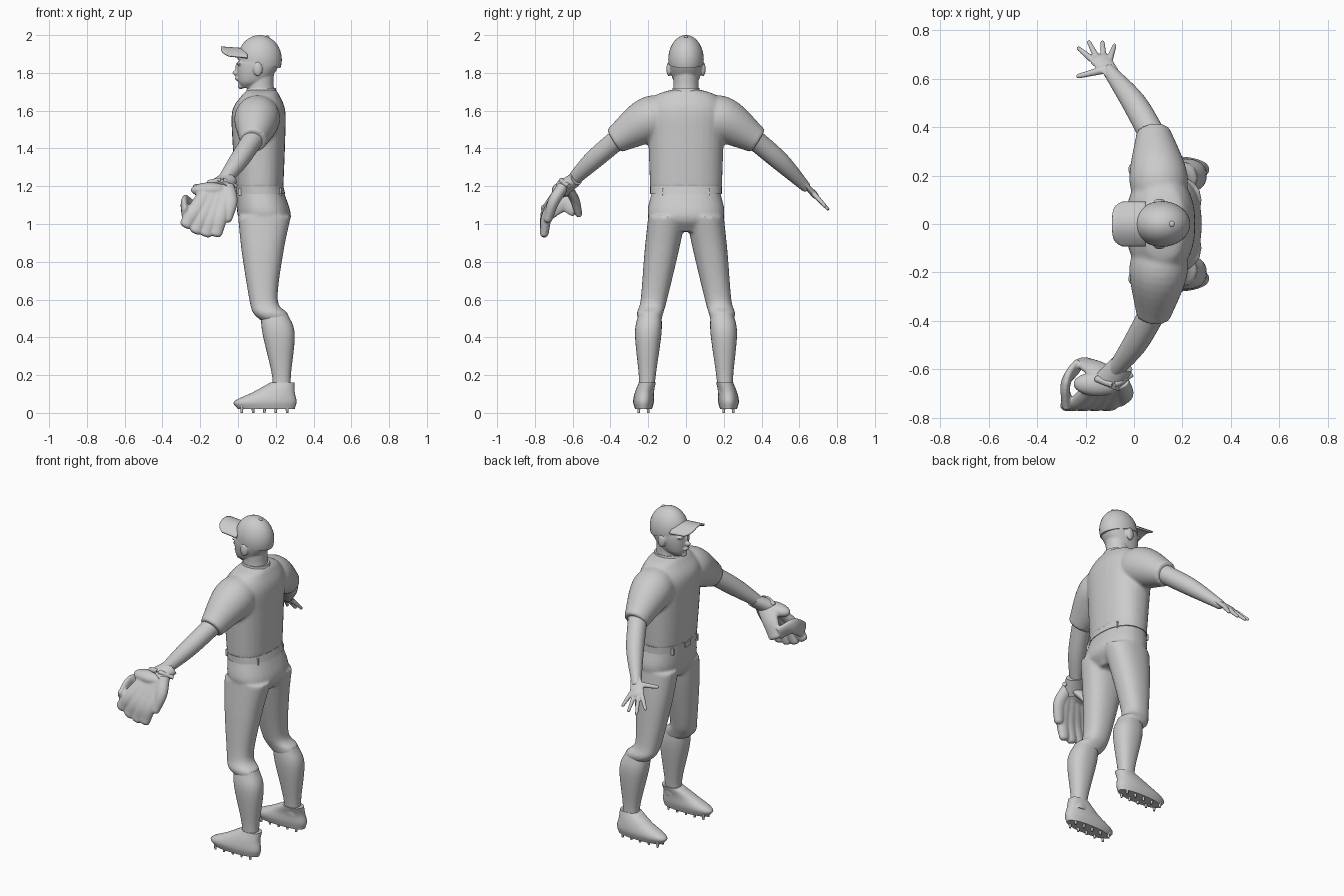
import bpy, bmesh
from math import sin, cos, tau, radians, copysign, sqrt
from mathutils import Vector, Matrix

default_cube = bpy.data.objects.get("Cube")
if default_cube:
    bpy.data.objects.remove(default_cube)

colour = (.6, .6, .6, 1)
grey = bpy.data.materials.new("plain grey")
grey.use_nodes = True
grey.diffuse_color = colour
grey.node_tree.nodes["Principled BSDF"].inputs["Base Color"].default_value = colour
SIDES = {"left": 1, "right": -1}
STEPS = 6


def smooth_rows(rows):
    """Flowing curve through every row of numbers."""
    rows = [Vector(row) for row in rows]
    rows = [rows[0] * 2 - rows[1], *rows, rows[-1] * 2 - rows[-2]]
    flowing = []
    for before, start, end, after in zip(rows, rows[1:], rows[2:], rows[3:]):
        leave, arrive = (end - before) / 2, (after - start) / 2
        for step in range(STEPS):
            t = step / STEPS
            ease = t * t * (3 - 2 * t)
            flowing.append(start.lerp(end, ease) + leave * t * (1 - t) ** 2 - arrive * t * t * (1 - t))
    return flowing + [rows[-2]]


def oval(power=2, sides=32):
    for index in range(sides):
        c, s = cos(tau * index / sides), sin(tau * index / sides)
        yield copysign(abs(c) ** (2 / power), c), copysign(abs(s) ** (2 / power), s)


def skin(bm, rings):
    loops = [[bm.verts.new(point) for point in ring] for ring in rings]
    for lower, upper in zip(loops, loops[1:]):
        for index in range(len(lower)):
            bm.faces.new((lower[index - 1], lower[index], upper[index], upper[index - 1]))
    bm.faces.new(loops[0])
    bm.faces.new(loops[-1])


def stack(bm, rows):
    """Level rings about the middle: height, front, back, half width."""
    stack_aside(bm, [(*row, -row[-1]) for row in rows], 1)


def stack_aside(bm, rows, side):
    """Level rings on one side: height, front, back, inner, outer."""
    rings = []
    for height, front, back, inner, outer in smooth_rows(rows):
        rings.append([((front + back + c * (back - front)) / 2,
                       side * (inner + outer + s * (outer - inner)) / 2, height)
                      for c, s in oval(power=2.3)])
    skin(bm, rings)


def tube(bm, points, radii, flat=1, side=1, rounded=True):
    """Rings square to a path, with a rounded tip."""
    rows = smooth_rows([(x, side * y, z, r) for (x, y, z), r in zip(points, radii)])
    if rounded:
        tip, radius = rows[-1].xyz, rows[-1].w
        along = (tip - rows[-2].xyz).normalized() * radius * min(flat, 1)
        for step in range(1, STEPS):
            t = step / STEPS
            rows.append(Vector((*(tip + along * t), radius * sqrt(1 - t * t))))
    rings = []
    for index, row in enumerate(rows):
        ahead = rows[min(index + 1, len(rows) - 1)].xyz - rows[max(index - 1, 0)].xyz
        ahead.normalize()
        across = (Vector((1, 0, 0)) - ahead * ahead.x).normalized()
        through = ahead.cross(across) * flat
        rings.append([row.xyz + (across * c + through * s) * row.w for c, s in oval()])
    skin(bm, rings)


def placed(centre, size):
    return Matrix.Translation(centre) @ Matrix.Diagonal((*size, 1))


def ball(bm, centre, size):
    bmesh.ops.create_uvsphere(bm, u_segments=32, v_segments=24, radius=1, matrix=placed(centre, size))


def box(bm, centre, size):
    bmesh.ops.create_cube(bm, size=1, matrix=placed(centre, size))


def finish(name, bm, voxel=0, relax=3):
    """Turn the mesh into an object; a voxel size blends its pieces."""
    bmesh.ops.recalc_face_normals(bm, faces=bm.faces)
    mesh = bpy.data.meshes.new(name)
    bm.to_mesh(mesh)
    bm.free()
    part = bpy.data.objects.new(name, mesh)
    bpy.context.collection.objects.link(part)
    mesh.materials.append(grey)
    if voxel:
        blend = part.modifiers.new("blend", "REMESH")
        blend.mode, blend.voxel_size, blend.use_smooth_shade = "VOXEL", voxel, True
        part.modifiers.new("relax", "SMOOTH").iterations = relax
    bpy.ops.object.select_all(action="DESELECT")
    part.select_set(True)
    bpy.context.view_layer.objects.active = part
    bpy.ops.object.shade_smooth_by_angle(angle=radians(45))
    return part


# Shirt: torso and sleeves blended together
bm = bmesh.new()
stack(bm, [(1.19, -.01, .24, .19), (1.45, -.03, .25, .2), (1.6, -.03, .25, .21),
           (1.68, .02, .22, .16), (1.71, .05, .2, .08)])
for side in SIDES.values():
    tube(bm, [(.11, .08, 1.58), (.1, .2, 1.55), (.08, .38, 1.44)], (.1, .12, .07), 1, side, rounded=False)
finish("shirt", bm, voxel=.01)

# Collar
bm = bmesh.new()
stack(bm, [(1.68, .03, .21, .08), (1.72, .05, .2, .07)])
finish("collar", bm)

# Belt with loops and buckle
bm = bmesh.new()
stack(bm, [(1.16, -.01, .25, .19), (1.2, -.01, .24, .19)])
for side in SIDES.values():
    for x in (.01, .22):
        box(bm, (x, side * .12, 1.17), (.02, .01, .04))
box(bm, (-.01, 0, 1.18), (.01, .05, .03))
finish("belt", bm)

# Trousers: hips and legs blended together
bm = bmesh.new()
stack(bm, [(1.18, -.01, .24, .18), (1.04, 0, .28, .2), (.96, .05, .23, .1)])
for side in SIDES.values():
    stack_aside(bm, [(1.04, 0, .28, 0, .2), (.85, .02, .24, .04, .22), (.6, .06, .21, .1, .24),
                     (.53, .08, .26, .12, .26), (.49, .12, .27, .13, .25)], side)
finish("trousers", bm, voxel=.01)

for label, side in SIDES.items():
    # Stocking
    bm = bmesh.new()
    stack_aside(bm, [(.53, .12, .26, .13, .25), (.42, .13, .3, .13, .27),
                     (.2, .18, .28, .16, .25), (.1, .18, .28, .17, .25)], side)
    finish(label + "_stocking", bm)

    # Shoe with studs under the sole
    bm = bmesh.new()
    stack_aside(bm, [(.02, 0, .3, .18, .27), (.06, -.02, .31, .17, .28),
                     (.11, .08, .3, .17, .27), (.16, .17, .3, .16, .25)], side)
    for row in range(5):
        for across in (.2, .25):
            spot = Matrix.Translation((.02 + row * .06, side * across, .02))
            bmesh.ops.create_cone(bm, cap_ends=True, segments=8, radius1=.006, radius2=.01,
                                  depth=.04, matrix=spot)
    finish(label + "_shoe", bm)

    # Bare arm
    bm = bmesh.new()
    tube(bm, [(.08, .36, 1.45), (0, .5, 1.33), (-.1, .63, 1.2)], (.055, .05, .028), 1, side)
    finish(label + "_arm", bm)


# Open hand: palm, then a fan of fingers and the thumb on one slope
def on_hand(x, y, lift=0):
    return Vector((x, y, 1.89 + lift - 1.08 * y))


bm = bmesh.new()
tube(bm, [on_hand(-.08, .61), on_hand(-.14, .68)], (.03, .045), flat=.4)
for finger in range(4):
    angle = radians(50 - 23 * finger)
    x, y = .025 * finger - .175, .68
    reach = .08 - .01 * abs(finger - 1)
    tube(bm, [on_hand(x, y), on_hand(x - reach * sin(angle), y + reach * cos(angle))], (.014, .009))
tube(bm, [on_hand(-.11, .64), on_hand(-.23, .61, lift=-.03)], (.018, .01))
finish("open_hand", bm, voxel=.005)

# Fielding glove: a fan of fingers curling round the pocket
bm = bmesh.new()
for finger in range(4):
    knuckle = Vector((.03 * finger - .15, -.66, 1.19))
    tip = Vector((.053 * finger - .275, -.75, .95 + .008 * (finger - 2.5) ** 2))
    bend = knuckle.lerp(tip, .6) - Vector((0, .02, 0))
    tube(bm, [knuckle, bend, tip], (.04, .041, .033), flat=.7)
# Heel, thumb, webbing and pocket base
tube(bm, [(-.06, -.65, 1.2), (-.04, -.7, 1.12), (-.06, -.73, 1.03)], (.04, .038, .03), flat=.8)
tube(bm, [(-.1, -.63, 1.2), (-.17, -.59, 1.13), (-.21, -.57, 1.06)], (.05, .05, .04), flat=.5)
tube(bm, [(-.23, -.58, 1.08), (-.28, -.65, 1.11), (-.28, -.74, 1.06)], (.02, .02, .02), flat=2.3)
ball(bm, (-.15, -.66, 1.18), (.1, .05, .04))
finish("fielding_glove", bm, voxel=.006, relax=2)

# Glove cuff and strap
bm = bmesh.new()
tube(bm, [(-.05, -.58, 1.24), (-.1, -.65, 1.19)], (.05, .065), flat=.7, rounded=False)
tube(bm, [(-.01, -.62, 1.2), (-.08, -.66, 1.23), (-.15, -.64, 1.22)], (.012, .014, .014))
finish("glove_cuff", bm)

# Head: neck, skull, nose, brow ridge, lips, chin and ears
bm = bmesh.new()
tube(bm, [(.12, 0, 1.64), (.12, 0, 1.72), (.12, 0, 1.8)], (.09, .07, .07), flat=.95)
stack(bm, [(1.72, .02, .09, .03), (1.76, 0, .16, .067), (1.85, 0, .22, .087), (1.93, .04, .2, .07)])
for x, z, size in ((-.01, 1.8, (.02, .014, .014)), (0, 1.83, (.014, .01, .03)),
                   (0, 1.77, (.016, .026, .012)), (.015, 1.73, (.016, .022, .016))):
    ball(bm, (x, 0, z), size)
for side in SIDES.values():
    ball(bm, (.01, side * .036, 1.85), (.016, .026, .01))
    ball(bm, (.105, side * .09, 1.82), (.024, .014, .038))
finish("head", bm, voxel=.005)

# Cap crown, cut along a sloping rim, with a button
bm = bmesh.new()
ball(bm, (.115, 0, 1.87), (.117, .094, .13))
bmesh.ops.bisect_plane(bm, geom=[*bm.verts, *bm.edges, *bm.faces], plane_co=(.05, 0, 1.86),
                       plane_no=(.2, 0, 1), clear_inner=True)
bmesh.ops.holes_fill(bm, edges=bm.edges)
ball(bm, (.155, 0, 1.99), (.012, .012, .008))
finish("cap", bm)

# Cap peak, drooping at its sides
bm = bmesh.new()
bmesh.ops.create_grid(bm, x_segments=10, y_segments=20, size=1)
for vert in bm.verts:
    forward, across = (vert.co.x + 1) / 2, vert.co.y
    vert.co.x = .05 - .14 * forward * (1 - .3 * abs(across) ** 5)
    vert.co.y = .09 * across
    vert.co.z = 1.925 + .01 * forward - .045 * across ** 2
peak = finish("cap_peak", bm)
thickness = peak.modifiers.new("thickness", "SOLIDIFY")
thickness.thickness, thickness.offset = .01, 0
